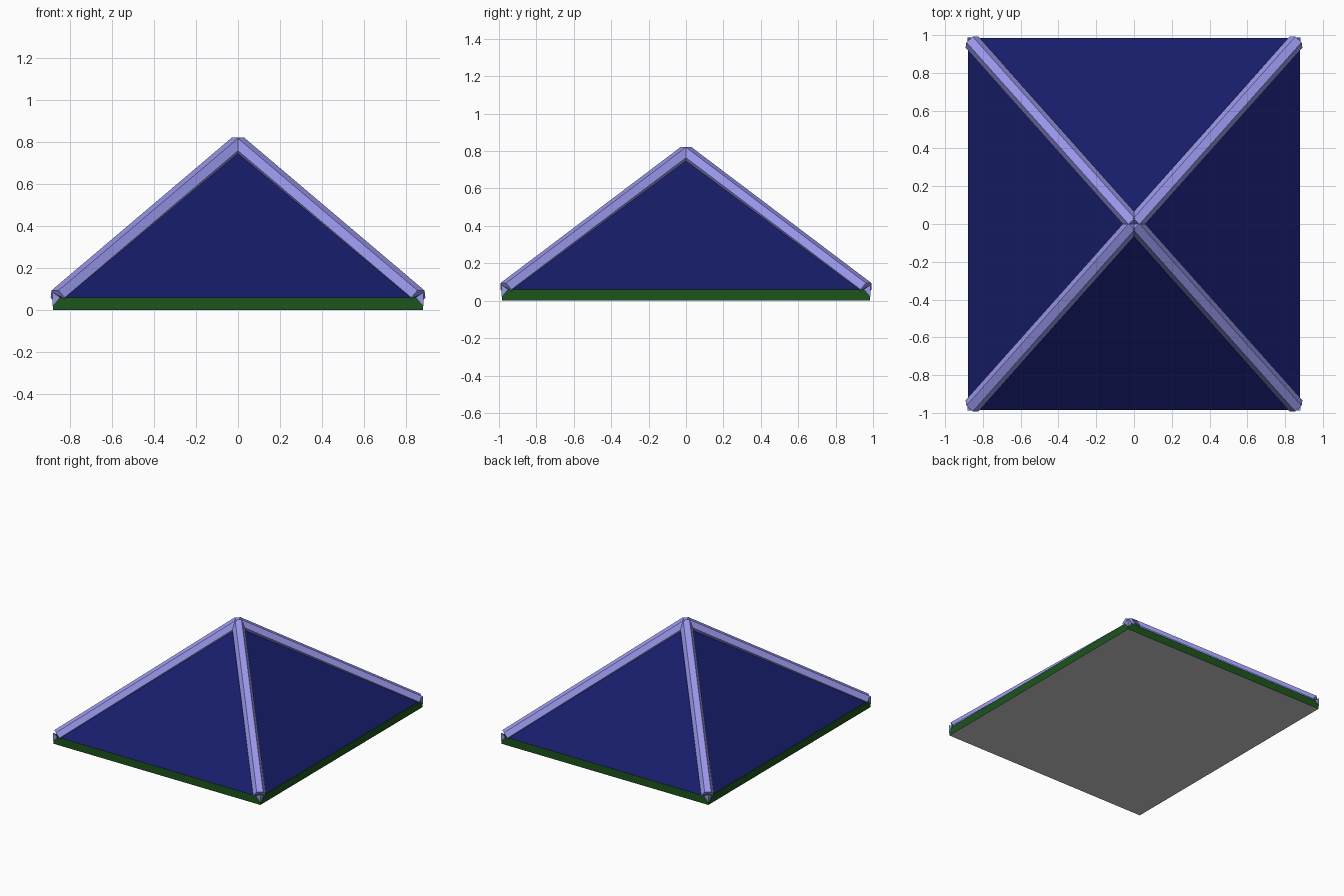
import bpy, bmesh, math
from mathutils import Vector, Matrix

if "Cube" in bpy.data.objects:
    bpy.data.objects.remove(bpy.data.objects["Cube"])

HX, HY, EAVE, APEX = 0.88, 0.985, 0.06, 0.785


def material(name, rgb):
    m = bpy.data.materials.new(name)
    m.diffuse_color = (*rgb, 1)
    m.use_nodes = True
    m.node_tree.nodes["Principled BSDF"].inputs["Base Color"].default_value = m.diffuse_color
    return m


def finish(name, bm, mat=None):
    bmesh.ops.recalc_face_normals(bm, faces=bm.faces)
    me = bpy.data.meshes.new(name)
    bm.to_mesh(me)
    bm.free()
    ob = bpy.data.objects.new(name, me)
    bpy.context.collection.objects.link(ob)
    if mat:
        me.materials.append(mat)
    return ob


def ring(bm, z):
    return [bm.verts.new((sx * HX, sy * HY, z))
            for sx, sy in ((-1, -1), (1, -1), (1, 1), (-1, 1))]


blue = material("roof_blue", (0.008, 0.012, 0.14))
green = material("fascia_green", (0.012, 0.09, 0.012))
lilac = material("ridge_lilac", (0.32, 0.31, 0.83))

# Four sloping roof panels
bm = bmesh.new()
edge = ring(bm, EAVE)
top = bm.verts.new((0, 0, APEX))
for i in range(4):
    bm.faces.new((edge[i], edge[(i + 1) % 4], top))
finish("roof_panels", bm, blue)

# Green fascia band around the eaves
bm = bmesh.new()
low, high = ring(bm, 0), ring(bm, EAVE)
for i in range(4):
    j = (i + 1) % 4
    bm.faces.new((low[i], low[j], high[j], high[i]))
finish("fascia", bm, green)

# Flat grey underside
bm = bmesh.new()
bm.faces.new(list(reversed(ring(bm, 0))))
under = finish("underside", bm)
under.data.flip_normals() if under.data.polygons[0].normal.z > 0 else None

# Six-sided hip caps from each corner to the apex, with a small corner gusset
for sx, sy in ((-1, -1), (1, -1), (1, 1), (-1, 1)):
    a = Vector((sx * 0.858, sy * 0.963, 0.06))
    b = Vector((0, 0, 0.787))
    axis = (b - a).normalized()
    side = axis.cross(Vector((0, 0, 1))).normalized()
    up = side.cross(axis)
    rot = Matrix((side, up, axis)).transposed().to_4x4()
    bm = bmesh.new()
    bmesh.ops.create_cone(bm, cap_ends=True, segments=6, radius1=0.045,
                          radius2=0.045, depth=(b - a).length)
    # turn the hexagon so that a flat side faces up
    k = min(bm.verts, key=lambda v: abs(v.co.y))
    turn = -math.atan2(k.co.y, k.co.x)
    bm.transform(Matrix.Translation((a + b) / 2) @ rot @ Matrix.Rotation(turn, 4, 'Z'))
    finish("hip_cap", bm, lilac)

    bm = bmesh.new()
    x, y = sx * (HX + 0.002), sy * (HY + 0.002)
    for p in ((x, y, 0.02), (x, y, 0.085), (x - sx * 0.035, y, 0.062), (x, y - sy * 0.035, 0.062)):
        bm.verts.new(p)
    bmesh.ops.convex_hull(bm, input=bm.verts)
    finish("corner_gusset", bm, lilac)
